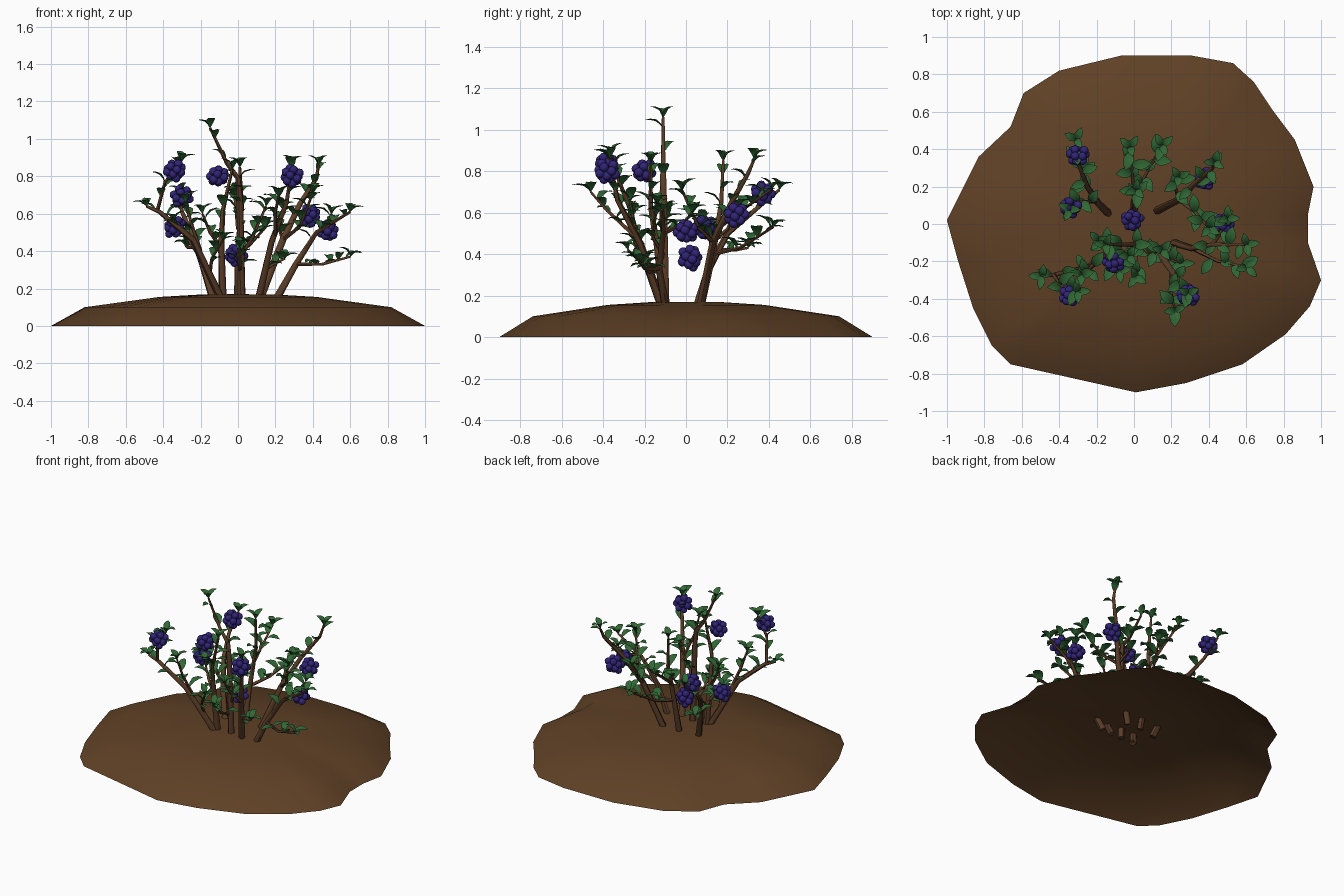
import bpy, bmesh, math, random
from mathutils import Vector, Matrix

if "Cube" in bpy.data.objects:
    bpy.data.objects.remove(bpy.data.objects["Cube"])
random.seed(4)


def material(name, rgb):
    m = bpy.data.materials.new(name)
    m.diffuse_color = (*rgb, 1)
    m.use_nodes = True
    m.node_tree.nodes["Principled BSDF"].inputs["Base Color"].default_value = m.diffuse_color
    return m


SOIL = material("soil brown", (0.115, 0.052, 0.019))
BARK = material("bark brown", (0.105, 0.047, 0.021))
GREEN = material("leaf green", (0.030, 0.135, 0.035))
BLUE = material("berry blue", (0.032, 0.018, 0.19))


def finish(bm, name, mat, smooth=True):
    me = bpy.data.meshes.new(name)
    bm.to_mesh(me)
    bm.free()
    me.materials.append(mat)
    for p in me.polygons:
        p.use_smooth = smooth
    ob = bpy.data.objects.new(name, me)
    bpy.context.collection.objects.link(ob)
    return ob


# soil mound: an open shell made of scaled copies of its outline
outline = [(-1, .02), (-.83, .36), (-.66, .52), (-.59, .70), (-.40, .82), (-.07, .90),
           (.31, .90), (.53, .86), (.64, .76), (.74, .61), (.86, .45), (.96, .20),
           (.93, .05), (.93, -.10), (1, -.30), (.94, -.44), (.81, -.59), (.58, -.75),
           (.28, -.85), (.01, -.90), (-.66, -.75), (-.76, -.65), (-.86, -.45), (-.94, -.20)]
bm = bmesh.new()
rings = [[bm.verts.new((x * s, y * s, z)) for x, y in outline]
         for s, z in ((1, 0), (.82, .10), (.42, .155), (.2, .168))]
n = len(outline)
for a, b in zip(rings, rings[1:]):
    for i in range(n):
        bm.faces.new((a[i], b[i], b[(i + 1) % n], a[(i + 1) % n]))
top = bm.verts.new((0, 0, .17))
for i in range(n):
    bm.faces.new((rings[-1][i], top, rings[-1][(i + 1) % n]))
bmesh.ops.recalc_face_normals(bm, faces=bm.faces)
if sum(f.normal.z for f in bm.faces) < 0:
    bmesh.ops.reverse_faces(bm, faces=bm.faces)
finish(bm, "soil_mound", SOIL)

# main stems, each rising from under the mound
stems = [
    [(.02, -.10, .10), (.01, -.11, .67), (0, -.11, .79), (-.06, -.11, .87), (-.15, -.11, 1.06)],
    [(-.07, -.10, .10), (-.24, -.23, .46), (-.42, -.27, .61), (-.49, -.28, .64)],
    [(-.08, -.10, .10), (-.09, -.14, .45), (-.08, -.17, .62), (-.03, -.17, .84)],
    [(.10, -.10, .10), (.18, -.22, .45), (.26, -.33, .66), (.29, -.37, .86)],
    [(.18, -.09, .10), (.31, -.13, .33), (.42, -.11, .50), (.60, -.11, .61)],
    [(.10, .06, .10), (.24, .13, .46), (.33, .22, .65), (.42, .30, .79), (.43, .33, .86)],
    [(0, .06, .10), (0, .13, .40), (.02, .17, .65), (.01, .18, .85)],
    [(-.12, .04, .10), (-.19, .11, .33), (-.25, .20, .50), (-.30, .33, .61), (-.31, .45, .71)],
]
# thinner side twigs
twigs = [
    [(-.43, -.27, .62), (-.39, -.33, .77), (-.30, -.36, .88)],
    [(-.20, -.20, .40), (-.25, -.25, .55), (-.28, -.27, .66)],
    [(.31, -.13, .33), (.45, -.20, .33), (.60, -.23, .37)],
    [(.42, -.11, .50), (.48, -.02, .54), (.50, .03, .60)],
    [(.20, -.25, .49), (.20, -.38, .61), (.22, -.46, .70)],
    [(0, .13, .40), (.06, .26, .43), (.15, .42, .53)],
    [(0, .15, .52), (-.01, .28, .62), (-.02, .41, .71)],
    [(-.20, .12, .36), (-.29, .12, .50), (-.34, .08, .56)],
    [(.24, .13, .46), (.33, .06, .53), (.40, -.02, .71)],
    [(.02, -.10, .38), (.08, -.16, .48), (.15, -.14, .64)],
    [(-.09, -.14, .42), (-.15, -.11, .50), (-.19, -.09, .60)],
    [(.01, -.11, .30), (.01, -.20, .34), (.01, -.28, .42)],
    [(.14, -.16, .30), (.19, -.19, .33), (.25, -.21, .36)],
    [(-.15, -.16, .29), (-.14, -.20, .36), (-.08, -.25, .46)],
    [(-.22, .16, .42), (-.27, .24, .42), (-.28, .30, .43)],
    [(.24, .13, .46), (.22, .20, .52), (.24, .25, .62)],
]


def tubes(name, paths, thick, thin):
    cu = bpy.data.curves.new(name, 'CURVE')
    cu.dimensions = '3D'
    cu.bevel_depth = 1
    cu.bevel_resolution = 1
    cu.use_fill_caps = True
    for path in paths:
        sp = cu.splines.new('POLY')
        sp.points.add(len(path) - 1)
        for i, p in enumerate(path):
            sp.points[i].co = (*p, 1)
            sp.points[i].radius = thick + (thin - thick) * i / (len(path) - 1)
    cu.materials.append(BARK)
    ob = bpy.data.objects.new(name, cu)
    bpy.context.collection.objects.link(ob)
    bpy.ops.object.select_all(action='DESELECT')
    ob.select_set(True)
    bpy.context.view_layer.objects.active = ob
    bpy.ops.object.convert(target='MESH')
    bpy.ops.object.shade_smooth_by_angle(angle=math.radians(60))


tubes("main_stems", stems, .022, .007)
tubes("side_twigs", twigs, .011, .006)

# leaves: pointed ovals, creased along the midrib and drooping at the tip
leaf_bm = bmesh.new()
SHAPE = [(0, .004), (.22, .020), (.5, .029), (.78, .021), (1, .001)]


def leaf(at, direction, size):
    d = direction.normalized()
    side = d.cross(Vector((0, 0, 1)))
    side = side.normalized() if side.length > .05 else Vector((1, 0, 0))
    up = side.cross(d)
    m = Matrix((d, side, up)).transposed()
    rows = []
    for t, w in SHAPE:
        x, bend = t * .105 * size, .018 * math.sin(t * math.pi) * size
        rows.append([leaf_bm.verts.new(at + m @ Vector(c)) for c in
                     ((x, -w * size, bend + w * .3), (x, 0, bend), (x, w * size, bend + w * .3))])
    for a, b in zip(rows, rows[1:]):
        for k in (0, 1):
            leaf_bm.faces.new((a[k], b[k], b[k + 1], a[k + 1]))


def leafy(path, start, step):
    pts = [Vector(p) for p in path]
    total = sum((b - a).length for a, b in zip(pts, pts[1:]))
    turn, want, run = random.uniform(0, 6.28), total * start, 0
    for a, b in zip(pts, pts[1:]):
        seg = (b - a).length
        while want < run + seg:
            at = a.lerp(b, (want - run) / seg)
            out = Vector((math.cos(turn), math.sin(turn), random.uniform(0, .45)))
            leaf(at, out + (b - a).normalized() * .4, random.uniform(.8, 1.05))
            turn += 2.4
            want += step
        run += seg
    end = (pts[-1] - pts[-2]).normalized()
    for k in range(3):      # tuft at the tip
        a = turn + k * 2.1
        leaf(pts[-1], end * .5 + Vector((math.cos(a), math.sin(a), .2)) * .8, .75)


for i, path in enumerate(stems):
    leafy(path, .62 if i else .42, .075 if i else .13)
for path in twigs:
    leafy(path, .25, .042)
finish(leaf_bm, "leaves", GREEN)

# berry clusters: packed little spheres
bm = bmesh.new()
clusters = [(-.34, -.38, .83), (-.11, -.20, .80), (.29, -.38, .80), (.38, .24, .59),
            (.48, 0, .51), (-.01, .02, .38), (-.34, .09, .53), (-.30, .37, .69)]
for c in clusters:
    for i in range(15):
        z = 1 - 2 * (i + .5) / 15
        r, a = math.sqrt(1 - z * z), i * 2.4 + c[0] * 9
        off = Vector((r * math.cos(a), r * math.sin(a), z)) * random.uniform(.034, .046)
        bmesh.ops.create_icosphere(bm, subdivisions=2, radius=.023,
                                   matrix=Matrix.Translation(Vector(c) + off))
finish(bm, "berry_clusters", BLUE)
